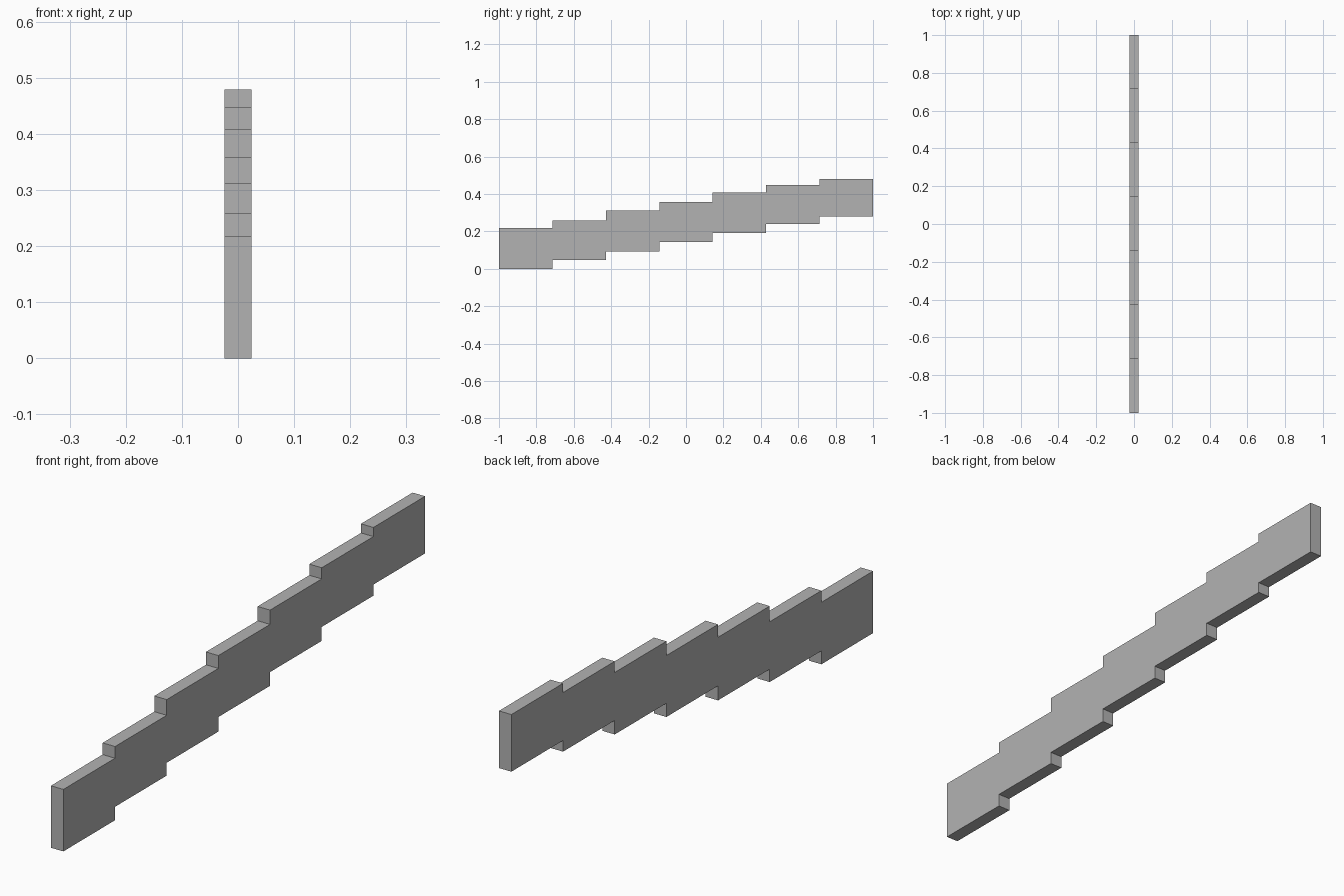
import bpy, bmesh

if "Cube" in bpy.data.objects:
    bpy.data.objects.remove(bpy.data.objects["Cube"])

# One flat grey for the whole wall
grey = bpy.data.materials.new("plain grey")
grey.diffuse_color = (0.45, 0.45, 0.45, 1)
grey.use_nodes = True
grey.node_tree.nodes["Principled BSDF"].inputs["Base Color"].default_value = grey.diffuse_color

HALF_WIDTH = 0.024
STEP = 2 / 7
bottoms = [0.0, 0.047, 0.092, 0.143, 0.191, 0.24, 0.279]
tops = [0.217, 0.258, 0.313, 0.358, 0.408, 0.447, 0.479]

# Stepped outline in the y-z plane: along the underside, back along the top
lower, upper = [], []
for i, (b, t) in enumerate(zip(bottoms, tops)):
    y0, y1 = -1 + i * STEP, -1 + (i + 1) * STEP
    lower += [(y0, b), (y1, b)]
    upper += [(y0, t), (y1, t)]
outline = lower + upper[::-1]

# Extrude the outline across the wall thickness
bm = bmesh.new()
side = bm.faces.new([bm.verts.new((-HALF_WIDTH, y, z)) for y, z in outline])
ext = bmesh.ops.extrude_face_region(bm, geom=[side], use_keep_orig=True)
moved = [v for v in ext["geom"] if isinstance(v, bmesh.types.BMVert)]
bmesh.ops.translate(bm, verts=moved, vec=(2 * HALF_WIDTH, 0, 0))
bmesh.ops.recalc_face_normals(bm, faces=bm.faces)

mesh = bpy.data.meshes.new("stepped_wall")
bm.to_mesh(mesh)
bm.free()
mesh.materials.append(grey)
wall = bpy.data.objects.new("stepped_wall", mesh)
bpy.context.collection.objects.link(wall)
